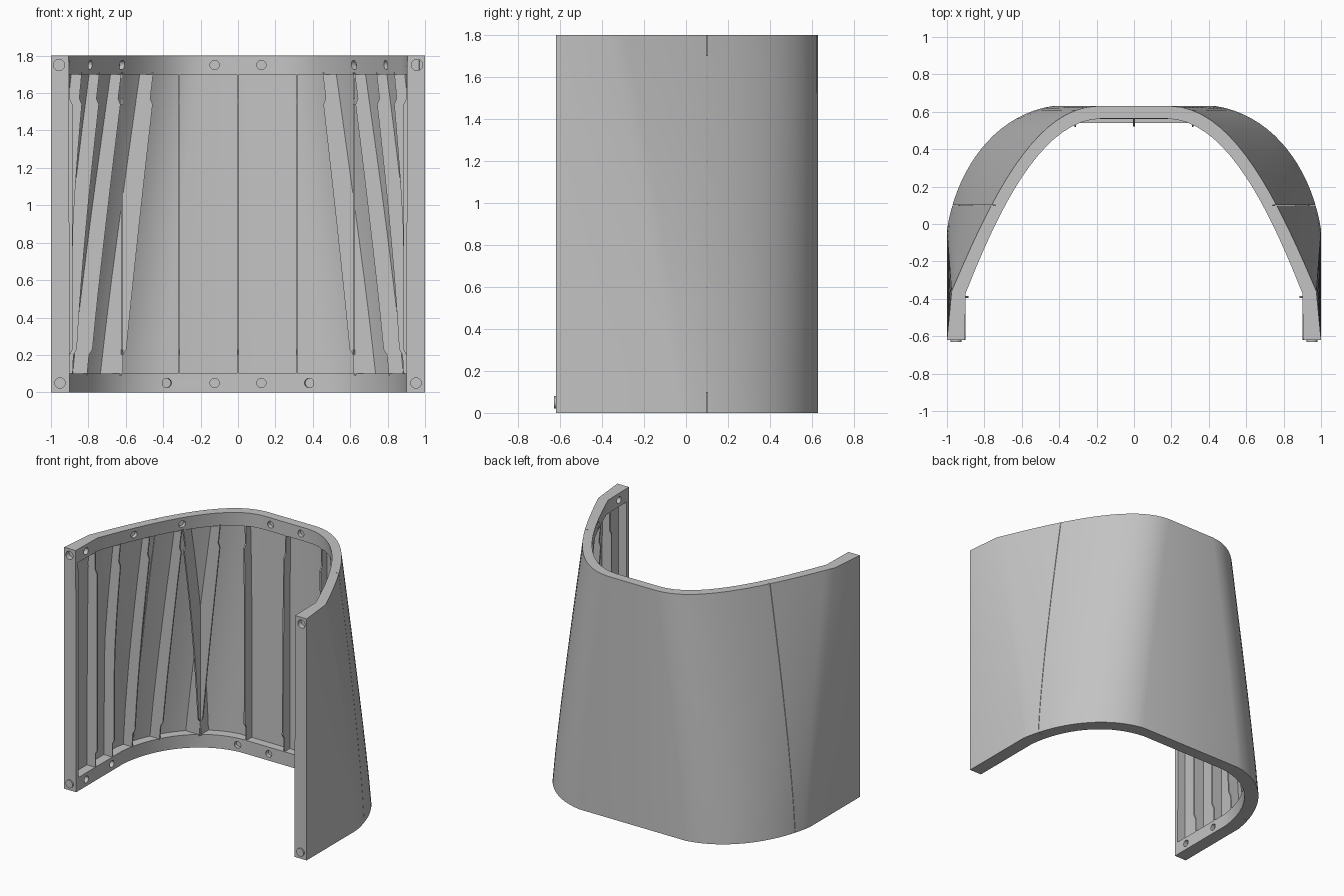
import bpy, bmesh, math
from mathutils import Vector

if "Cube" in bpy.data.objects:
    bpy.data.objects.remove(bpy.data.objects["Cube"])

H, FRONT = 1.8, -0.62

grey = bpy.data.materials.new("plain grey")
grey.diffuse_color = (0.55, 0.55, 0.55, 1)
grey.use_nodes = True
grey.node_tree.nodes["Principled BSDF"].inputs["Base Color"].default_value = grey.diffuse_color


def bezier(p, n=18):
    pts = []
    for i in range(n + 1):
        t = i / n
        w = ((1-t)**3, 3*t*(1-t)**2, 3*t*t*(1-t), t**3)
        pts.append(sum((Vector(q) * k for q, k in zip(p, w)), Vector((0, 0))))
    return pts


def half_profile(x_front, curve):
    """Right half of a U profile, from the front end to the middle of the back."""
    return [Vector((x_front, FRONT))] + bezier(curve) + [Vector((0, curve[-1][1]))]


# Outer and inner U profiles at the foot and at the top
FOOT_OUT = half_profile(1.0, [(1, -.03), (.95, .29), (.75, .58), (.44, .63)])
FOOT_IN = half_profile(.9, [(.9, -.06), (.87, .24), (.68, .51), (.36, .54)])
TOP_OUT = half_profile(1.0, [(.975, -.36), (.78, .1), (.54, .62), (.2, .63)])
TOP_IN = half_profile(.905, [(.9, -.37), (.73, .06), (.5, .555), (.18, .563)])


def section(z, f):
    """Half profile at height z; f = 0 is the outside, f = 1 the inside."""
    t = (z / H) ** 1.13
    return [a.lerp(b, t).lerp(c.lerp(d, t), f)
            for a, b, c, d in zip(FOOT_OUT, TOP_OUT, FOOT_IN, TOP_IN)]


def full(z, f):
    h = section(z, f)
    return h + [Vector((-p.x, p.y)) for p in reversed(h[:-1])]


def crossing(pts, axis, v):
    """Point on a half profile where x or y equals v, and the inward normal there."""
    for a, b in zip(pts, pts[1:]):
        if (a[axis] - v) * (b[axis] - v) <= 0 and abs(b[axis] - a[axis]) > 1e-7:
            d = (b - a).normalized()
            return a.lerp(b, (v - a[axis]) / (b[axis] - a[axis])), Vector((-d.y, d.x))


def new_object(name, bm):
    bmesh.ops.recalc_face_normals(bm, faces=bm.faces)
    me = bpy.data.meshes.new(name)
    bm.to_mesh(me)
    bm.free()
    me.materials.append(grey)
    ob = bpy.data.objects.new(name, me)
    bpy.context.collection.objects.link(ob)
    return ob


def loft(name, rows):
    """Closed solid from rows of (z, outer points, inner points)."""
    bm = bmesh.new()
    loops = [[bm.verts.new((p.x, p.y, z)) for p in out + inn[::-1]]
             for z, out, inn in rows]
    n = len(loops[0])
    for lo, hi in zip(loops, loops[1:]):
        for i in range(n):
            j = (i + 1) % n
            bm.faces.new((lo[i], lo[j], hi[j], hi[i]))
    for cap in (loops[0], loops[-1]):
        for i in range(n // 2 - 1):
            bm.faces.new((cap[i], cap[i + 1], cap[n - 2 - i], cap[n - 1 - i]))
    return new_object(name, bm)


def heights(z0, z1, n):
    return [z0 + (z1 - z0) * i / n for i in range(n + 1)]


def rib(name, axis, v, thick, proud=.016):
    """Upright plate in a plane of constant x or y, proud of the flanges
    between its stepped ends, mirrored across x."""
    off = Vector((thick / 2, 0)) if axis == 0 else Vector((0, thick / 2))
    step = Vector((0, -proud)) if axis == 0 else Vector((-proud, 0))
    rows = []
    for z in [.09, .2] + heights(.23, 1.54, 10) + [1.57, 1.71]:
        o = crossing(section(z, .28), axis, v)[0]
        i = crossing(section(z, 1), axis, v)[0]
        if .21 < z < 1.55:
            i = i + step
        rows.append((z, [o - off, o + off], [i - off, i + off]))
    ob = loft(name, rows)
    if v != 0:
        ob.modifiers.new("mirror", 'MIRROR')


# Outer skin, and the flanges round the top and the foot
skin = loft("outer_skin", [(z, full(z, 0), full(z, .3)) for z in heights(0, H, 10)])
foot = loft("foot_flange", [(z, full(z, .3), full(z, 1)) for z in (0, .1)])
top = loft("top_flange", [(z, full(z, .3), full(z, 1)) for z in (1.7, H)])

# Front end posts and inner ribs
rib("front_post", 1, FRONT + .015, .03, 0)
for k, y in enumerate((-.39, -.19, .02, .23, .44)):
    rib(f"cross_rib_{k}", 1, y, .01)
for k, x in enumerate((0, .314, .62)):
    rib(f"depth_rib_{k}", 0, x, .01, .02)


def cylinder(bm, centre, direction, r, length):
    rot = Vector(direction).to_track_quat('Z', 'Y').to_matrix().to_4x4()
    rot.translation = centre
    bmesh.ops.create_cone(bm, cap_ends=True, segments=20, radius1=r, radius2=r,
                          depth=length, matrix=rot)


# Blind bolt holes in the flanges: (height, axis, position)
HOLES = [(1.75, 0, .125), (1.75, 0, .62), (1.75, 0, .79), (1.75, 1, -.5),
         (.05, 0, .125), (.05, 0, .38), (.05, 1, -.5), (.05, 1, -.2)]
bm = bmesh.new()
for z, axis, v in HOLES:
    p, nrm = crossing(section(z, 1), axis, v)
    for s in (1, -1):
        cylinder(bm, (s * p.x, p.y, z), (s * nrm.x, nrm.y, 0), .025, .06)
for s in (1, -1):
    cylinder(bm, (s * .957, FRONT, 1.75), (0, 1, 0), .03, .08)
holes = new_object("hole_cutter", bm)

# Thin seam through the skin
bm = bmesh.new()
bmesh.ops.create_cube(bm, size=1)
bmesh.ops.scale(bm, vec=(3, .003, 3), verts=bm.verts)
bmesh.ops.translate(bm, vec=(0, .1, 1), verts=bm.verts)
seam = new_object("seam_cutter", bm)

for ob, cutters in ((skin, (holes, seam)), (foot, (holes,)), (top, (holes,))):
    for c in cutters:
        m = ob.modifiers.new("cut", 'BOOLEAN')
        m.operation, m.solver, m.object = 'DIFFERENCE', 'EXACT', c

# Locating pegs at the foot of the front ends
bm = bmesh.new()
for s in (1, -1):
    cylinder(bm, (s * .952, FRONT - .0025, .05), (0, 1, 0), .03, .015)
new_object("locating_pegs", bm)

# Apply modifiers and smooth the curved walls
for ob in list(bpy.context.collection.objects):
    if ob in (holes, seam):
        continue
    bpy.ops.object.select_all(action='DESELECT')
    ob.select_set(True)
    bpy.context.view_layer.objects.active = ob
    for m in list(ob.modifiers):
        bpy.ops.object.modifier_apply(modifier=m.name)
    bpy.ops.object.shade_smooth_by_angle(angle=math.radians(30))
for c in (holes, seam):
    c.hide_render = True
    c.hide_set(True)
